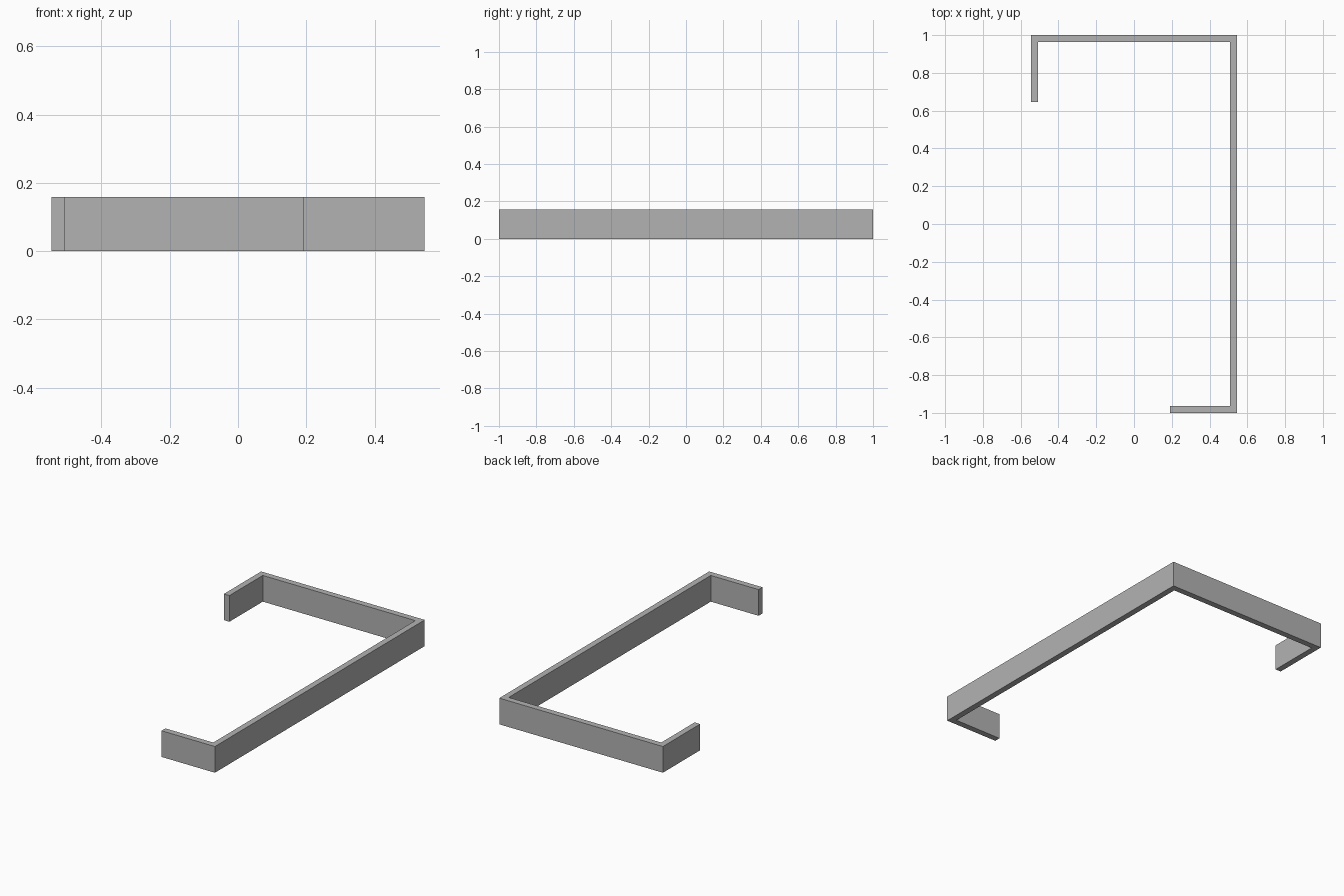
import bpy
import bmesh
from mathutils import Vector

cube = bpy.data.objects.get("Cube")
if cube:
    bpy.data.objects.remove(cube, do_unlink=True)

THICK, HEIGHT = 0.037, 0.158

# Plain grey finish
grey = bpy.data.materials.new("plain grey")
grey.use_nodes = True
colour = (0.45, 0.45, 0.45, 1)
grey.diffuse_color = colour
grey.node_tree.nodes["Principled BSDF"].inputs["Base Color"].default_value = colour

# Outer edge of the strip: front lip, long side, back, short return
path = [Vector(p) for p in ((0.19, -1), (0.546, -1), (0.546, 1), (-0.546, 1), (-0.546, 0.645))]


def inward(a, b):
    """Offset from a path segment to its inner side."""
    d = (b - a).normalized()
    return Vector((-d.y, d.x)) * THICK


# Inner edge with mitred square corners
offsets = [inward(a, b) for a, b in zip(path, path[1:])]
inner = [path[0] + offsets[0]]
inner += [p + a + b for p, a, b in zip(path[1:-1], offsets, offsets[1:])]
inner.append(path[-1] + offsets[-1])

# Extrude the closed outline into a bent strip
bm = bmesh.new()
outline = bm.faces.new([bm.verts.new((p.x, p.y, 0)) for p in path + inner[::-1]])
result = bmesh.ops.extrude_face_region(bm, geom=[outline])
top = [v for v in result["geom"] if isinstance(v, bmesh.types.BMVert)]
bmesh.ops.translate(bm, verts=top, vec=(0, 0, HEIGHT))
bmesh.ops.recalc_face_normals(bm, faces=bm.faces[:])

mesh = bpy.data.meshes.new("bent_strip")
bm.to_mesh(mesh)
bm.free()
mesh.materials.append(grey)
strip = bpy.data.objects.new("bent_strip", mesh)
bpy.context.collection.objects.link(strip)
